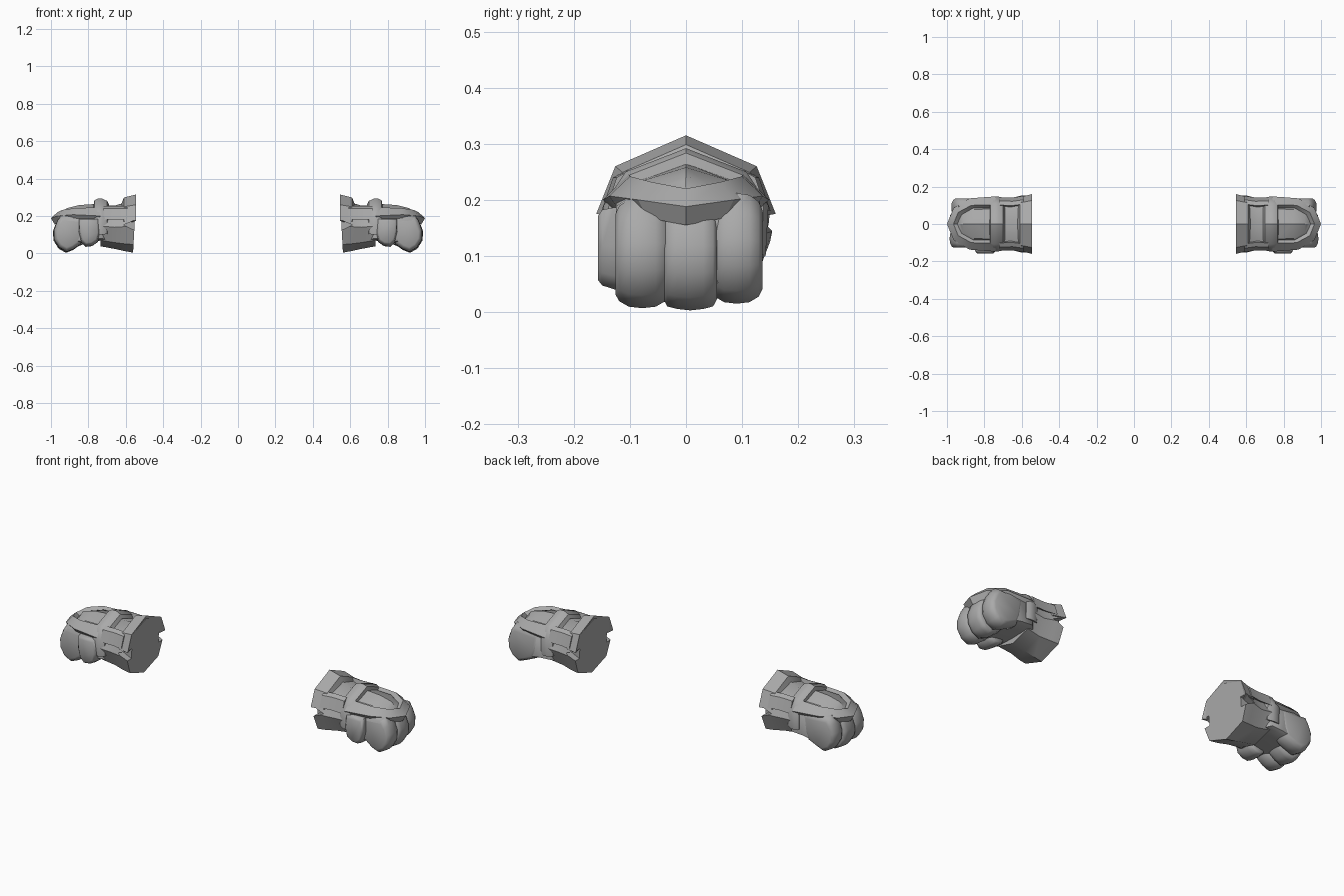
import bpy, bmesh, math
from mathutils import Vector

if "Cube" in bpy.data.objects:
    bpy.data.objects.remove(bpy.data.objects["Cube"])

grey = bpy.data.materials.new("plain grey")
grey.use_nodes = True
grey.diffuse_color = (0.4, 0.4, 0.4, 1)
grey.node_tree.nodes["Principled BSDF"].inputs["Base Color"].default_value = (0.4, 0.4, 0.4, 1)


def skin(name, rows, ring=True, caps=True, wrap=False):
    """Skin rows of points; ring closes each row, wrap joins last row to first."""
    bm = bmesh.new()
    vs = [[bm.verts.new(p) for p in r] for r in rows]
    n, m = len(vs), len(vs[0])
    for i in range(n if wrap else n - 1):
        for j in range(m if ring else m - 1):
            a, b, k = vs[i], vs[(i + 1) % n], (j + 1) % m
            bm.faces.new((a[j], a[k], b[k], b[j]))
    if caps and ring:
        bm.faces.new(vs[0])
        bm.faces.new(vs[-1])
    elif caps and wrap:
        bm.faces.new([r[0] for r in vs])
        bm.faces.new([r[-1] for r in vs])
    bmesh.ops.remove_doubles(bm, verts=bm.verts, dist=1e-5)
    bmesh.ops.recalc_face_normals(bm, faces=bm.faces)
    me = bpy.data.meshes.new(name)
    bm.to_mesh(me)
    bm.free()
    ob = bpy.data.objects.new(name, me)
    bpy.context.collection.objects.link(ob)
    me.materials.append(grey)
    return ob


def finish(ob, angle):
    """Smooth the part and repeat it for the other hand."""
    bpy.ops.object.select_all(action='DESELECT')
    ob.select_set(True)
    bpy.context.view_layer.objects.active = ob
    bpy.ops.object.shade_smooth_by_angle(angle=math.radians(angle))
    ob.modifiers.new("other_hand", 'MIRROR').use_mirror_merge = False


def both(half):
    """Complete a half outline that ends on the centre line."""
    return half + [(x, -y, z) for x, y, z in half[-2::-1]]


# Forearm sleeve: octagonal tube, open end slightly tilted
def octagon(x, ry, low, high, tilt):
    mid, rz = (low + high) / 2, (high - low) / 2
    pts = []
    for k in range(8):
        a = math.pi * k / 4
        c, s = math.cos(a), math.sin(a)
        pts.append((x - tilt * s, ry * c * (1.06 if k % 2 else 1), mid + rz * s))
    return pts


sleeve = skin("sleeve", [octagon(0.553, 0.16, 0.004, 0.30, 0.008),
                         octagon(0.60, 0.153, 0.012, 0.275, 0.005),
                         octagon(0.66, 0.138, 0.024, 0.255, 0),
                         octagon(0.735, 0.144, 0.038, 0.255, 0)])

# V notches in both sides of the sleeve
for side in (-1, 1):
    wedge = [(0.50, 0.10), (0.50, 0.20), (0.612, 0.152)]
    cutter = skin("notch_cutter", [[(x, side * y, z) for x, z in wedge] for y in (0.115, 0.25)])
    cutter.hide_render = True
    mod = sleeve.modifiers.new("notch", 'BOOLEAN')
    mod.operation, mod.object, mod.solver = 'DIFFERENCE', cutter, 'EXACT'
    bpy.context.view_layer.objects.active = sleeve
    bpy.ops.object.modifier_apply(modifier=mod.name)
    bpy.data.objects.remove(cutter)
finish(sleeve, 35)


# Raised arches over the top: sleeve collar and wrist band
def arch(name, half, stations):
    full = half + [(-y, z) for y, z in half[-2::-1]]
    rows = [[(x, y * s, 0.15 + (z - 0.15) * s) for y, z in full] for x, s in stations]
    finish(skin(name, rows, ring=False, wrap=True), 35)


arch("collar", [(-0.16, 0.175), (-0.126, 0.26), (0, 0.315)],
     [(0.56, 0.75), (0.545, 1), (0.61, 0.90), (0.622, 0.72)])
arch("wrist_band", [(-0.142, 0.10), (-0.147, 0.19), (-0.108, 0.25), (0, 0.292)],
     [(0.69, 0.78), (0.70, 0.92), (0.725, 1), (0.75, 1), (0.768, 0.94), (0.772, 0.78)])

# Rails joining collar and band
for side, label in ((-1, "front"), (1, "back")):
    section = [(0.145, 0.18), (0.125, 0.24), (0.102, 0.252), (0.09, 0.21)]
    finish(skin(label + "_rail", [[(x, side * y * f, z) for y, z in section]
                                  for x, f in ((0.59, 1.04), (0.65, 0.97), (0.72, 0.99))]), 35)

# Hand guard: raised rim around a ridged panel
guard = [
    [(0.75, -0.125, 0.175), (0.88, -0.12, 0.182), (0.955, -0.07, 0.168), (0.98, 0, 0.155)],
    [(0.735, -0.148, 0.20), (0.88, -0.137, 0.207), (0.965, -0.085, 0.20), (1.0, 0, 0.188)],
    [(0.75, -0.102, 0.246), (0.87, -0.10, 0.242), (0.94, -0.062, 0.232), (0.965, 0, 0.22)],
    [(0.75, -0.085, 0.226), (0.86, -0.085, 0.224), (0.922, -0.05, 0.217), (0.945, 0, 0.208)],
    [(0.75, -0.08, 0.236), (0.855, -0.078, 0.234), (0.915, -0.045, 0.224), (0.938, 0, 0.214)],
    [(0.75, 0, 0.265), (0.85, 0, 0.258), (0.91, 0, 0.243), (0.925, 0, 0.235)],
]
finish(skin("hand_guard", [both(r) for r in guard], ring=False, caps=False), 30)


# Fist: rounded slabs for palm, curled fingers and thumb
def slab(name, profile, y0, y1, edge=0.86, lean=0.0):
    c = sum((Vector(p) for p in profile), Vector((0, 0))) / len(profile)
    rows = []
    for t, s in ((0, edge - 0.14), (0.07, edge), (0.25, 0.97), (0.5, 1), (0.75, 0.97), (0.93, edge), (1, edge - 0.14)):
        y = y0 + (y1 - y0) * t
        rows.append([(c.x + (x - c.x) * s, y, c.y + (z - c.y) * s + lean * (1 - t)) for x, z in profile])
    finish(skin(name, rows), 60)


slab("palm", [(0.70, 0.20), (0.70, 0.07), (0.78, 0.065), (0.86, 0.05), (0.95, 0.05),
              (0.97, 0.12), (0.95, 0.205), (0.82, 0.22)], -0.125, 0.132, 0.94)
finger = [(0.81, 0.19), (0.825, 0.09), (0.845, 0.045), (0.88, 0.019), (0.92, 0.003),
          (0.96, 0.026), (0.987, 0.07), (0.989, 0.12), (0.972, 0.165), (0.95, 0.20)]
little = [(x - 0.012 if x > 0.86 else x - 0.035, z + 0.012) for x, z in finger]
index = [(x - 0.003, z + 0.004) for x, z in finger]
slab("index_finger", index, -0.126, -0.03)
slab("middle_finger", finger, -0.04, 0.055, 0.92)
slab("little_finger", little, 0.045, 0.136)
slab("thumb", [(0.745, 0.18), (0.738, 0.10), (0.75, 0.055), (0.78, 0.034), (0.815, 0.03),
               (0.84, 0.055), (0.853, 0.11), (0.85, 0.18)], -0.157, -0.045, 0.9, 0.012)
